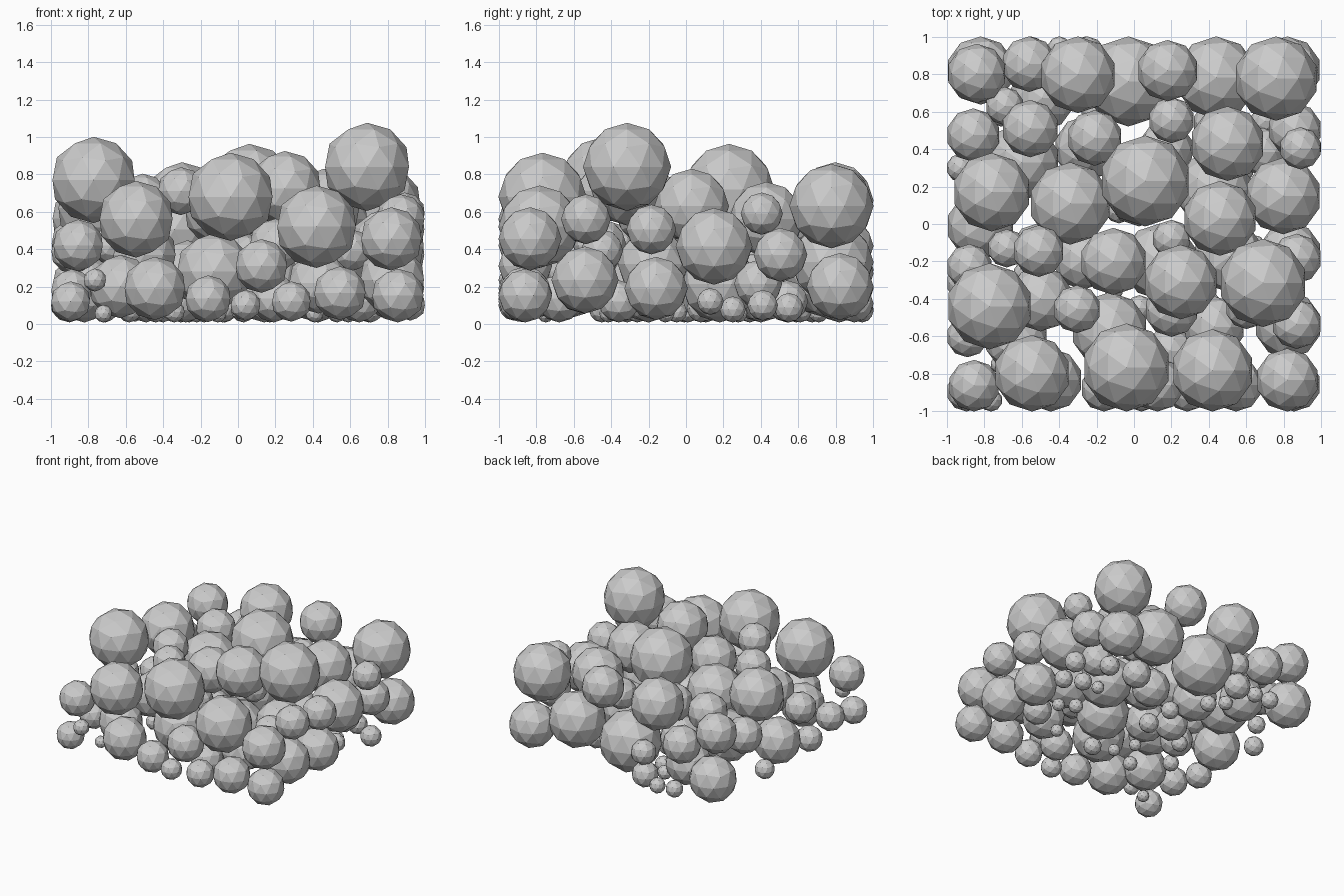
import bpy, bmesh, random

random.seed(11)
WALL, FLOOR = 1.003, 0.008
balls = []

# Shared low-poly ball mesh
mesh = bpy.data.meshes.new("ball")
bm = bmesh.new()
bmesh.ops.create_icosphere(bm, subdivisions=2, radius=1.0)
bm.to_mesh(mesh)
bm.free()


def add_ball(name, x, y, z, r):
    r *= 1.025
    lim = WALL - r
    x, y = max(-lim, min(lim, x)), max(-lim, min(lim, y))
    z = max(z, r + FLOOR)
    ob = bpy.data.objects.new(name, mesh)
    ob.location, ob.scale = (x, y, z), (r, r, r)
    bpy.context.collection.objects.link(ob)
    balls.append((x, y, z, r))


# Upper layer of the heap: x, y, z, radius
top = [
    (-.84, .805, .565, .155), (-.30, .80, .66, .20), (.18, .82, .68, .16),
    (-.555, .51, .55, .15), (-.21, .46, .52, .145), (.20, .555, .52, .12),
    (.50, .43, .56, .195), (-.76, .17, .62, .205), (-.34, .11, .505, .215),
    (.06, .23, .72, .237), (.46, .03, .63, .195), (-.51, -.145, .665, .135),
    (-.11, -.20, .60, .175), (.25, -.31, .725, .195), (.69, -.315, .84, .23),
    (-.78, -.44, .77, .225), (-.305, -.455, .71, .125),
]
for b in top:
    add_ball("top_ball", *b)

# Balls resting against the front side: x, z, radius
front = [
    (-.04, .68, .23), (-.545, .56, .20), (.42, .52, .215), (.82, .455, .165),
    (-.855, .42, .135), (-.445, .19, .165), (-.90, .12, .105), (-.765, .235, .06),
    (-.16, .135, .122), (.125, .31, .14), (.04, .10, .08),
    (.285, .12, .105), (.545, .165, .14), (.855, .145, .14),
]
for x, z, r in front:
    add_ball("front_ball", x, -1, z, r)

# Balls resting against the back side: x, z, radius
back = [
    (.76, .63, .22), (-.56, .417, .145), (-.03, .27, .235),
    (.44, .33, .215), (.82, .20, .175), (-.82, .19, .178), (-.26, .10, .10),
    (-.25, .29, .095), (-.40, .06, .06), (-.55, .08, .066),
]
for x, z, r in back:
    add_ball("back_ball", x, 1, z, r)

# Balls resting against the right side: y, z, radius
right = [
    (.15, .415, .20), (.405, .59, .11), (-.185, .505, .13), (-.535, .56, .13),
    (.505, .37, .14), (-.54, .235, .175), (-.16, .19, .165), (.41, .10, .08),
]
for y, z, r in right:
    add_ball("right_ball", 1, y, z, r)

# Balls resting against the left side: y, z, radius
left = [
    (.475, .43, .14), (-.01, .19, .178), (-.23, .39, .12), (-.60, .18, .11),
    (-.315, .11, .10), (.30, .10, .075),
]
for y, z, r in left:
    add_ball("left_ball", -1, y, z, r)

# Balls glimpsed between the upper ones
for b in [(-.60, .33, .30, .20), (-.69, .63, .48, .10), (-.68, -.13, .42, .10),
          (-.50, -.40, .37, .17), (.20, -.08, .48, .10), (.20, -.46, .42, .14),
          (.43, -.55, .22, .16), (-.13, -.57, .28, .20), (-.63, -.62, .20, .165),
          (.80, .13, .12, .07), (.17, .40, .155, .145)]:
    add_ball("inner_ball", *b)

# Small balls lying on the floor: x, y, radius
floor = [
    (.71, .25, .068), (.59, .28, .048), (.70, .55, .077), (.65, -.11, .048),
    (.53, -.05, .055), (-.22, .61, .062), (-.305, .71, .055), (-.71, .59, .068),
    (-.08, .08, .075), (-.07, .34, .068), (-.44, .01, .062),
    (.03, -.45, .068), (-.107, -.36, .046), (-.18, -.20, .046), (.41, -.415, .048),
    (-.34, -.45, .055), (-.58, -.26, .062), (-.72, -.75, .046),
]
for x, y, r in floor:
    add_ball("floor_ball", x, y, 0, r)

# Hidden core: pack ever smaller balls into the gaps
for r in (.20, .185, .17, .155, .14, .125, .11):
    for _ in range(4000):
        x, y = random.uniform(-.72, .72), random.uniform(-.75, .75)
        z = r + FLOOR if random.random() < .4 else random.uniform(r + FLOOR, .54 - r)
        if all((x - a) ** 2 + (y - b) ** 2 + (z - c) ** 2 > (.96 * (r + s)) ** 2
               for a, b, c, s in balls):
            add_ball("core_ball", x, y, z, r)
